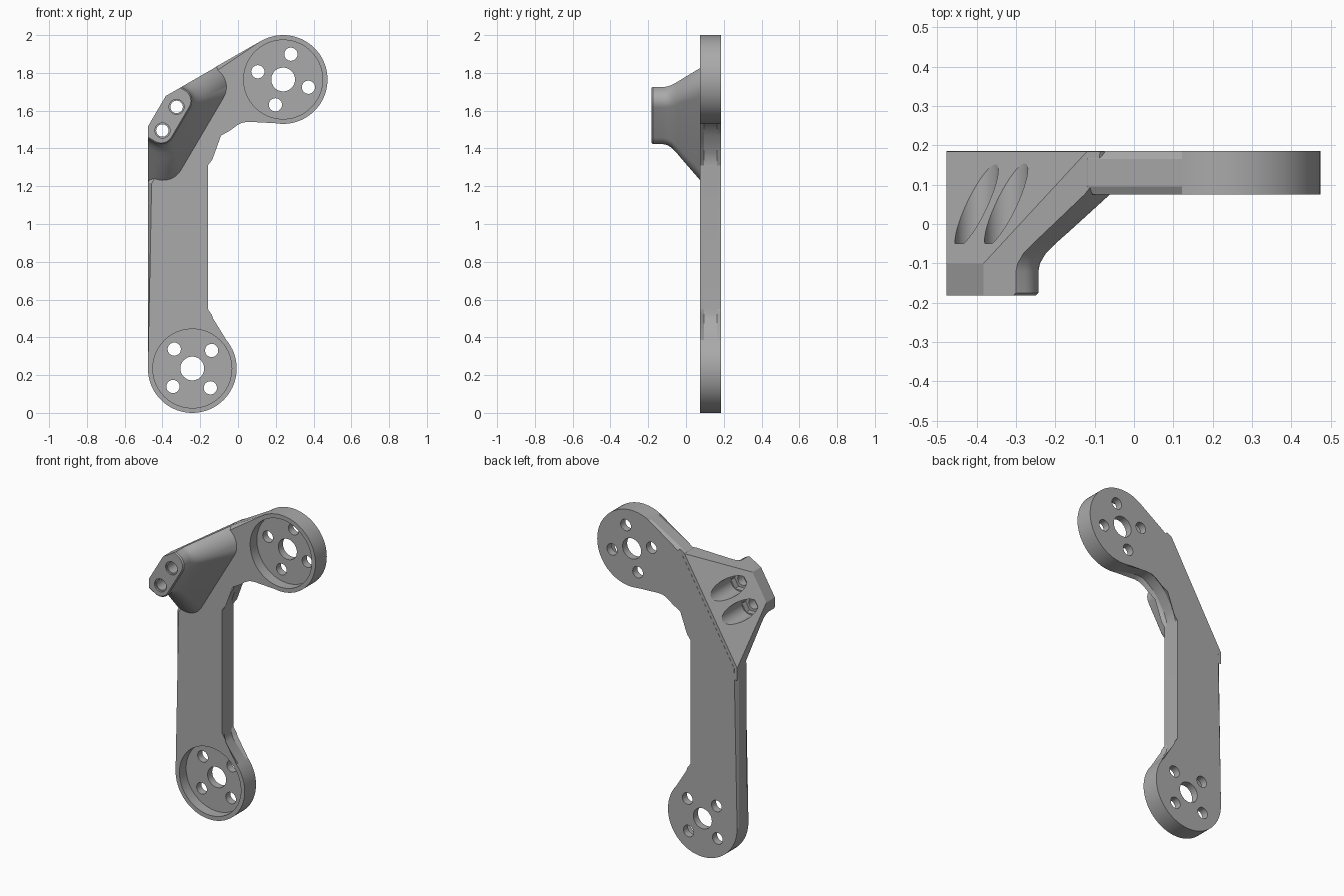
import bpy, bmesh, math
from mathutils import Vector

if "Cube" in bpy.data.objects:
    bpy.data.objects.remove(bpy.data.objects["Cube"])

grey = bpy.data.materials.new("plain_grey")
grey.diffuse_color = (0.40, 0.40, 0.40, 1)
grey.use_nodes = True
grey.node_tree.nodes["Principled BSDF"].inputs["Base Color"].default_value = grey.diffuse_color

FRONT, BACK, LEFT, R = 0.075, 0.185, -0.477, 0.235
LOW, HIGH = (-0.242, 0.235), (0.239, 1.765)      # joint centres (x, z)
U, N = Vector((0.507, 0.862)), Vector((-0.862, 0.507))  # lug axes in the xz plane


def make_object(name, bm):
    bmesh.ops.recalc_face_normals(bm, faces=bm.faces)
    mesh = bpy.data.meshes.new(name)
    bm.to_mesh(mesh)
    bm.free()
    ob = bpy.data.objects.new(name, mesh)
    bpy.context.collection.objects.link(ob)
    mesh.materials.append(grey)
    return ob


def arc(c, r, a0, a1, n):
    return [(c[0] + r * math.cos(math.radians(a0 + (a1 - a0) * i / n)),
             c[1] + r * math.sin(math.radians(a0 + (a1 - a0) * i / n))) for i in range(n + 1)]


def loft(rings):
    """Join equal rings of 3D points and cap both ends."""
    bm = bmesh.new()
    rows = [[bm.verts.new(p) for p in ring] for ring in rings]
    n = len(rows[0])
    for a, b in zip(rows, rows[1:]):
        for i in range(n):
            bm.faces.new((a[i], a[(i + 1) % n], b[(i + 1) % n], b[i]))
    caps = [bm.faces.new(rows[0]), bm.faces.new(rows[-1])]
    return bm, caps


def prism(outline, y0, y1):
    return loft([[(x, y, z) for x, z in outline] for y in (y0, y1)])


def cut(ob, c, r, y0, y1, sides=40):
    """Cut a round or many-sided hole running along y."""
    bm, _ = prism(arc(c, r, 0, 360, sides)[:-1], y0, y1)
    cutter = make_object("cutter", bm)
    cutter.hide_render = True
    mod = ob.modifiers.new("hole", 'BOOLEAN')
    mod.operation, mod.solver, mod.object = 'DIFFERENCE', 'EXACT', cutter
    bpy.context.view_layer.objects.active = ob
    bpy.ops.object.modifier_apply(modifier=mod.name)
    bpy.data.objects.remove(cutter)


def smooth(ob, angle):
    bpy.ops.object.select_all(action='DESELECT')
    ob.select_set(True)
    bpy.context.view_layer.objects.active = ob
    bpy.ops.object.shade_smooth_by_angle(angle=math.radians(angle))


# Flat bent arm with a round joint at each end and chamfered rims
outline = arc(LOW, R, 180, 400, 44)
outline += [(-0.15, 0.49), (-0.158, 0.515), (-0.16, 0.55), (-0.16, 1.31), (-0.156, 1.345),
            (-0.143, 1.38), (-0.09, 1.468), (-0.055, 1.51), (-0.015, 1.54),
            (0.02, 1.557), (0.06, 1.561)]
outline += arc(HIGH, R, -100, 120, 44)
outline += [(-0.118, 1.832), (LEFT, 1.22)]
bm, caps = prism(outline, FRONT, BACK)
rim = [e for f in caps for e in f.edges]
bmesh.ops.bevel(bm, geom=rim, offset=0.02, segments=1, affect='EDGES')
arm = make_object("arm_plate", bm)

# Joint recesses, centre bores and bolt holes
for c, turn in ((LOW, 43), (HIGH, 73)):
    cut(arm, c, 0.209, FRONT - 0.1, FRONT + 0.065, 72)
    cut(arm, c, 0.063, 0, 0.3)
    for k in range(4):
        a = math.radians(turn + 90 * k)
        cut(arm, (c[0] + 0.14 * math.cos(a), c[1] + 0.14 * math.sin(a)), 0.035, 0, 0.3, 28)
smooth(arm, 25)


# Slanted lug: sections with rounded inner corners, flaring into the arm
def section(y, u0, u1, n0, n1, r):
    pts = [(u0, n1)] + arc((u0 + r, n0 + r), r, 180, 270, 10)
    pts += arc((u1 - r, n0 + r), r, 270, 360, 10) + [(u1, n1)]
    out = []
    for u, n in pts:
        p = U * u + N * n
        out.append((p.x, y, p.y))
    return out


def outer(y):
    return min(1.18, 1.03 + (BACK - y) * 0.15 / 0.285)


sections = [(-0.182, 1.017, 1.328, 1.044, 0.063), (-0.175, 1.01, 1.335, 1.037, 0.07),
            (-0.12, 1.01, 1.335, 1.037, 0.07), (-0.10, 1.006, 1.339, 1.034, 0.072),
            (-0.075, 0.993, 1.354, 1.024, 0.076), (-0.05, 0.97, 1.378, 1.008, 0.08),
            (-0.02, 0.94, 1.41, 0.985, 0.085), (FRONT, 0.845, 1.51, 0.912, 0.11),
            (0.12, 0.80, 1.545, 0.912, 0.11), (BACK - 0.0005, 0.74, 1.55, 0.95, 0.07)]
bm, _ = loft([section(y, u0, u1, n0, outer(y), r) for y, u0, u1, n0, r in sections])
# Trim flush with the left side and the sloping top edge of the arm
top = Vector((-0.5, 0, 0.866))
for co, no in (((LEFT, 0, 0), (-1, 0, 0)),
               (Vector((HIGH[0], 0, HIGH[1])) + top * R, top)):
    res = bmesh.ops.bisect_plane(bm, geom=bm.verts[:] + bm.edges[:] + bm.faces[:],
                                 plane_co=co, plane_no=no, clear_outer=True)
    edges = [g for g in res["geom_cut"] if isinstance(g, bmesh.types.BMEdge)]
    bmesh.ops.holes_fill(bm, edges=edges, sides=0)
bmesh.ops.triangulate(bm, faces=[f for f in bm.faces if len(f.verts) > 4])
lug = make_object("slanted_lug", bm)

# Bolt holes with nut pockets opening through the sloping back
for c in ((-0.40, 1.495), (-0.325, 1.62)):
    cut(lug, c, 0.055, -0.05, 0.3)
    cut(lug, c, 0.054, -0.085, 0.0, 6)
    cut(lug, c, 0.033, -0.3, 0.0, 28)
    cut(lug, c, 0.040, -0.3, -0.172, 28)
smooth(lug, 25)
